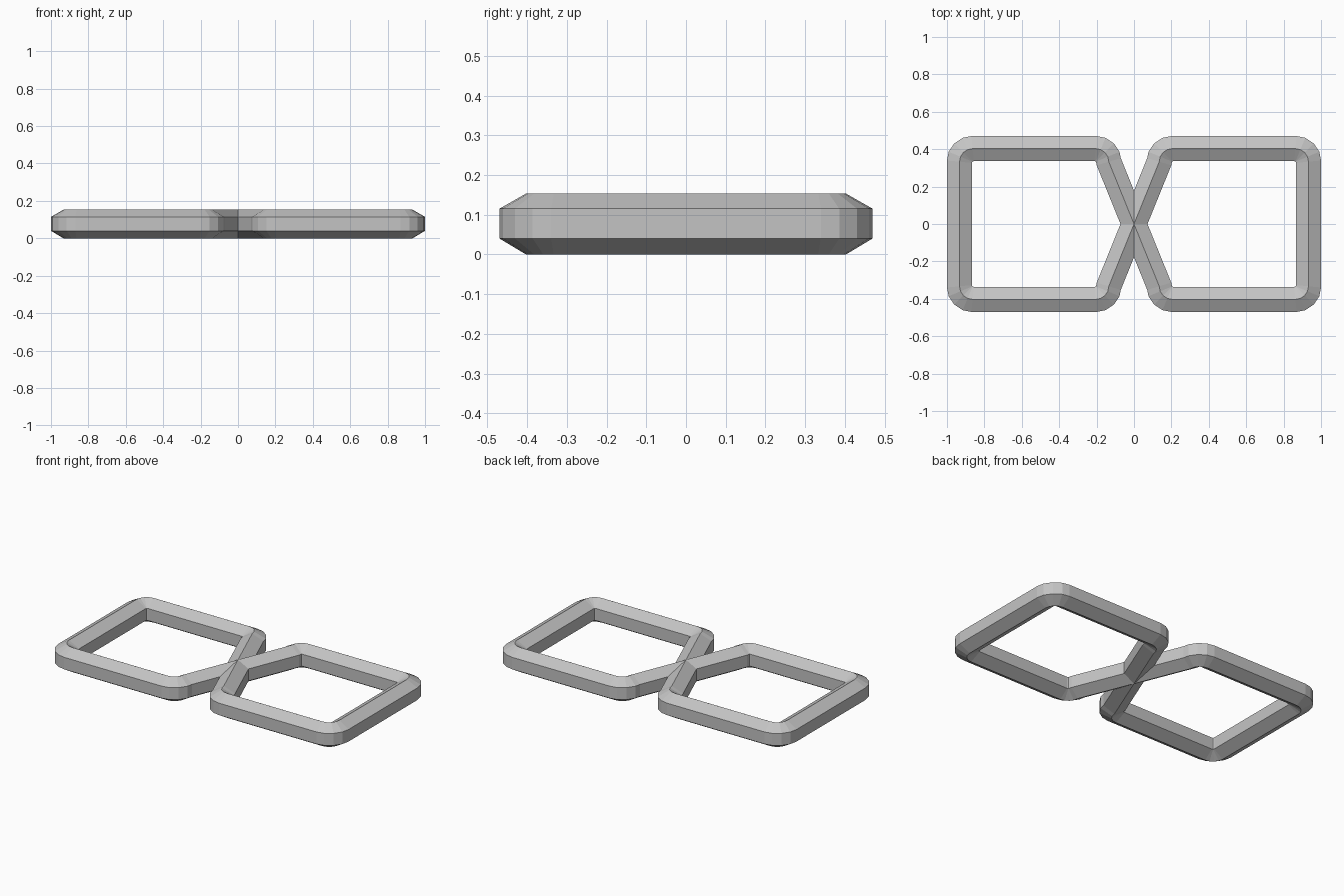
import bpy, bmesh, math
from mathutils import Vector

if "Cube" in bpy.data.objects:
    bpy.data.objects.remove(bpy.data.objects["Cube"])

W = 0.067            # half width of the bar
R = 0.07             # corner radius of the centre line
# hexagonal bar section: (sideways offset, height)
SECTION = [(W, 0.04), (W, 0.115), (0, 0.153), (-W, 0.115), (-W, 0.04), (0, 0)]


def arc(cx, cy, start, steps=4):
    """Clockwise quarter-turn corner."""
    return [Vector((cx + R * math.cos(math.radians(start - 90 * i / steps)),
                    cy + R * math.sin(math.radians(start - 90 * i / steps))))
            for i in range(steps + 1)]


# centre line of the left half: four rounded corners and the crossing point
x0, y0, x1 = -0.933 + R, 0.403 - R, -0.205
path = (arc(x0, -y0, 270) + arc(x0, y0, 180) + arc(x1, y0, 90)
        + [Vector((0, 0))] + arc(x1, -y0, 0))

# sweep the section with mitred joints
bm = bmesh.new()
rings = []
n = len(path)
for i, p in enumerate(path):
    a = (p - path[i - 1]).normalized()
    b = (path[(i + 1) % n] - p).normalized()
    na, nb = Vector((-a.y, a.x)), Vector((-b.y, b.x))
    m = (na + nb).normalized()
    m /= m.dot(na)
    rings.append([bm.verts.new((p.x + m.x * o, p.y + m.y * o, z)) for o, z in SECTION])
for i in range(n):
    r, s = rings[i], rings[(i + 1) % n]
    for k in range(6):
        j = (k + 1) % 6
        bm.faces.new((r[k], r[j], s[j], s[k]))

# trim at the middle so that the halves meet in a clean cross
bmesh.ops.bisect_plane(bm, geom=bm.verts[:] + bm.edges[:] + bm.faces[:],
                       plane_co=(0, 0, 0), plane_no=(1, 0, 0), clear_outer=True)
bmesh.ops.recalc_face_normals(bm, faces=bm.faces[:])
mesh = bpy.data.meshes.new("figure_eight_bar")
bm.to_mesh(mesh)
bm.free()

frame = bpy.data.objects.new("figure_eight_bar", mesh)
bpy.context.collection.objects.link(frame)
mirror = frame.modifiers.new("mirror", 'MIRROR')
mirror.use_axis[0] = True
mirror.merge_threshold = 0.0005

grey = bpy.data.materials.new("plain grey")
grey.diffuse_color = (0.55, 0.55, 0.55, 1)
grey.use_nodes = True
grey.node_tree.nodes["Principled BSDF"].inputs["Base Color"].default_value = grey.diffuse_color
mesh.materials.append(grey)
